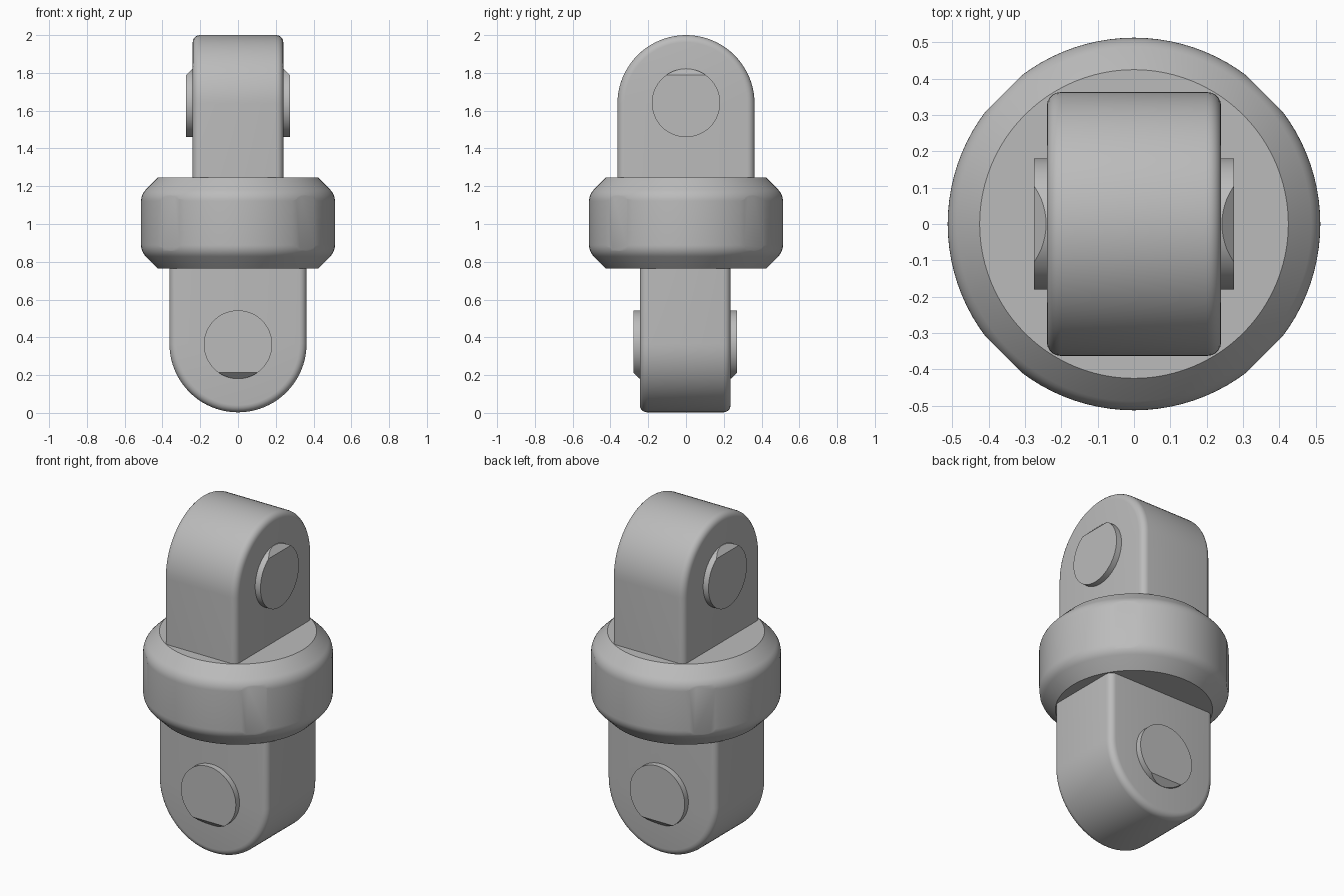
import bpy, bmesh, math
from mathutils import Vector, Matrix

if "Cube" in bpy.data.objects:
    bpy.data.objects.remove(bpy.data.objects["Cube"], do_unlink=True)

steel = bpy.data.materials.new("plain_grey")
steel.use_nodes = True
grey = (0.5, 0.5, 0.5, 1)
steel.diffuse_color = grey
steel.node_tree.nodes["Principled BSDF"].inputs["Base Color"].default_value = grey


def finish(bm, name, matrix=Matrix()):
    bm.transform(matrix)
    bmesh.ops.recalc_face_normals(bm, faces=bm.faces)
    mesh = bpy.data.meshes.new(name)
    bm.to_mesh(mesh)
    bm.free()
    mesh.materials.append(steel)
    obj = bpy.data.objects.new(name, mesh)
    bpy.context.collection.objects.link(obj)
    bpy.ops.object.select_all(action='DESELECT')
    obj.select_set(True)
    bpy.context.view_layer.objects.active = obj
    bpy.ops.object.shade_smooth_by_angle(angle=math.radians(25))
    return obj


def slice_off(bm, point, normal):
    """Cut away everything beyond a plane and cap the cut."""
    geom = bm.verts[:] + bm.edges[:] + bm.faces[:]
    cut = bmesh.ops.bisect_plane(bm, geom=geom, plane_co=point, plane_no=normal,
                                 clear_outer=True, dist=1e-5)["geom_cut"]
    edges = [e for e in cut if isinstance(e, bmesh.types.BMEdge)]
    bmesh.ops.holes_fill(bm, edges=edges, sides=0)


# Collar: turned ring with chamfered, rounded shoulders and four small flats
def build_collar():
    mid, half, rim, outer, fillet = 1.005, 0.24, 0.425, 0.513, 0.085
    bend = half - (outer - rim) - fillet * math.tan(math.pi / 8)
    upper = [(0, half), (rim, half)]
    for i in range(7):
        a = math.radians(45 - 7.5 * i)
        upper.append((outer - fillet + fillet * math.cos(a), bend + fillet * math.sin(a)))
    profile = upper + [(r, -z) for r, z in reversed(upper)]
    bm = bmesh.new()
    verts = [bm.verts.new((r, 0, mid + z)) for r, z in profile]
    edges = [bm.edges.new(pair) for pair in zip(verts, verts[1:])]
    bmesh.ops.spin(bm, geom=verts + edges, cent=(0, 0, 0), axis=(0, 0, 1),
                   angle=math.tau, steps=96)
    bmesh.ops.remove_doubles(bm, verts=bm.verts, dist=1e-4)
    for k in range(4):
        a = math.radians(45 + 90 * k)
        n = Vector((math.cos(a), math.sin(a), 0))
        slice_off(bm, n * 0.508 + Vector((0, 0, mid)), n)
    finish(bm, "collar")


# Lug: round-ended block with softened rims, arch pointing up
def build_lug(name, matrix):
    half_x, r, base, centre = 0.24, 0.363, 1.1, 1.637
    outline = [(r, base)]
    outline += [(r * math.cos(math.pi * i / 40), centre + r * math.sin(math.pi * i / 40))
                for i in range(41)]
    outline.append((-r, base))
    bm = bmesh.new()
    face = bm.faces.new([bm.verts.new((-half_x, y, z)) for y, z in outline])
    new = bmesh.ops.extrude_face_region(bm, geom=[face])["geom"]
    bmesh.ops.translate(bm, vec=(2 * half_x, 0, 0),
                        verts=[v for v in new if isinstance(v, bmesh.types.BMVert)])
    rims = [e for e in bm.edges
            if abs(e.verts[0].co.x - e.verts[1].co.x) < 1e-4
            and max(v.co.z for v in e.verts) > base + 0.01]
    bmesh.ops.bevel(bm, geom=rims, offset=0.038, segments=5, profile=0.5,
                    affect='EDGES', clamp_overlap=True)
    finish(bm, name, matrix)


# Pin: short cylinder through the lug, each end with a sloping nick at the top
def build_pin(name, matrix):
    half_x, centre = 0.275, 1.641
    bm = bmesh.new()
    bmesh.ops.create_cone(bm, cap_ends=True, segments=64, radius1=0.181, radius2=0.181,
                          depth=2 * half_x,
                          matrix=Matrix.Translation((0, 0, centre))
                          @ Matrix.Rotation(math.pi / 2, 4, 'Y'))
    for side in (-1, 1):
        slice_off(bm, Vector((side * half_x, 0, 1.789)), Vector((side, 0, 1)))
    finish(bm, name, matrix)


# The lower half is the upper half turned over and given a quarter turn
flip = (Matrix.Translation((0, -0.004, 2.003)) @ Matrix.Rotation(math.pi / 2, 4, 'Z')
        @ Matrix.Rotation(math.pi, 4, 'X'))
build_collar()
for label, matrix in (("upper", Matrix()), ("lower", flip)):
    build_lug(label + "_lug", matrix)
    build_pin(label + "_pin", matrix)
